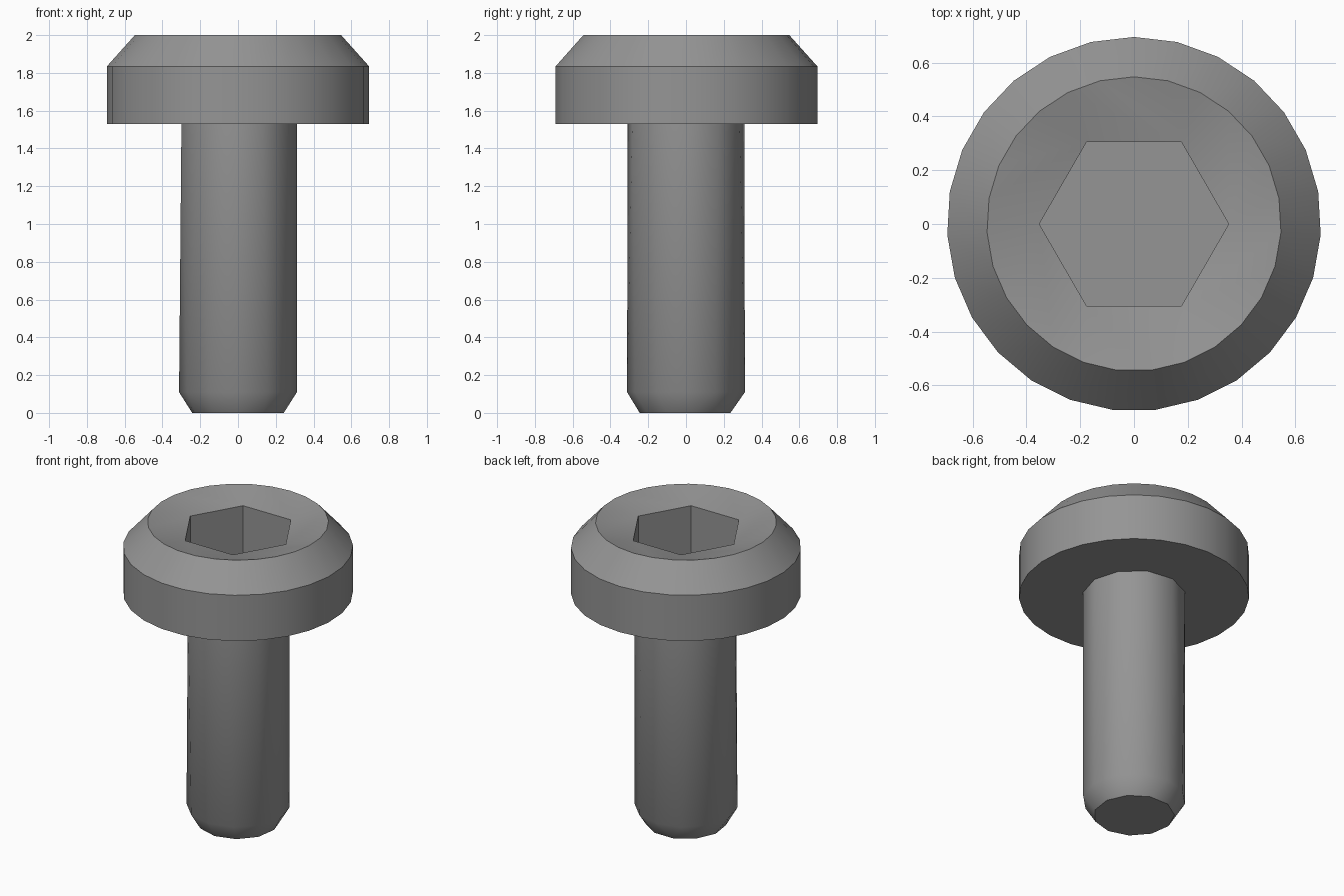
import bpy, bmesh
from math import cos, sin, tau, radians

cube = bpy.data.objects.get("Cube")
if cube:
    bpy.data.objects.remove(cube)

steel = bpy.data.materials.new("grey steel")
steel.use_nodes = True
colour = (0.3, 0.3, 0.3, 1)
steel.diffuse_color = colour
steel.node_tree.nodes["Principled BSDF"].inputs["Base Color"].default_value = colour


def loft(name, rings):
    """Skin a stack of (z, radius, sides, first angle) rings and cap both ends."""
    bm = bmesh.new()
    loops = []
    for z, r, n, start in rings:
        angles = [radians(start) + tau * k / n for k in range(n + 1)]
        verts = [bm.verts.new((r * cos(a), r * sin(a), z)) for a in angles[:-1]]
        loops.append((angles, verts + verts[:1]))
    # walk round each pair of rings, advancing the one that lags behind
    for (a, va), (b, vb) in zip(loops, loops[1:]):
        i = j = 0
        while i < len(a) - 1 or j < len(b) - 1:
            na = a[i + 1] if i < len(a) - 1 else 99
            nb = b[j + 1] if j < len(b) - 1 else 99
            if abs(na - nb) < 0.001:
                bm.faces.new((va[i], va[i + 1], vb[j + 1], vb[j]))
                i, j = i + 1, j + 1
            elif na < nb:
                bm.faces.new((va[i], va[i + 1], vb[j]))
                i += 1
            else:
                bm.faces.new((va[i], vb[j + 1], vb[j]))
                j += 1
    bm.faces.new(loops[0][1][:-1][::-1])
    bm.faces.new(loops[-1][1][:-1])
    bmesh.ops.recalc_face_normals(bm, faces=bm.faces)
    mesh = bpy.data.meshes.new(name)
    bm.to_mesh(mesh)
    bm.free()
    mesh.materials.append(steel)
    obj = bpy.data.objects.new(name, mesh)
    bpy.context.collection.objects.link(obj)
    bpy.ops.object.select_all(action="DESELECT")
    obj.select_set(True)
    bpy.context.view_layer.objects.active = obj
    bpy.ops.object.shade_smooth_by_angle(angle=radians(40))
    return obj


# Shank with a chamfered tip
loft("shank", [(0, 0.245, 11, 8), (0.11, 0.312, 12, 0), (1.53, 0.312, 11, 0)])

# Head: straight side, chamfer, shallow dish, hexagonal socket
loft("head", [
    (1.53, 0.695, 27, 90), (1.835, 0.695, 27, 90), (2.0, 0.547, 27, 90),
    (1.945, 0.352, 6, 60), (1.56, 0.352, 6, 60),
])
